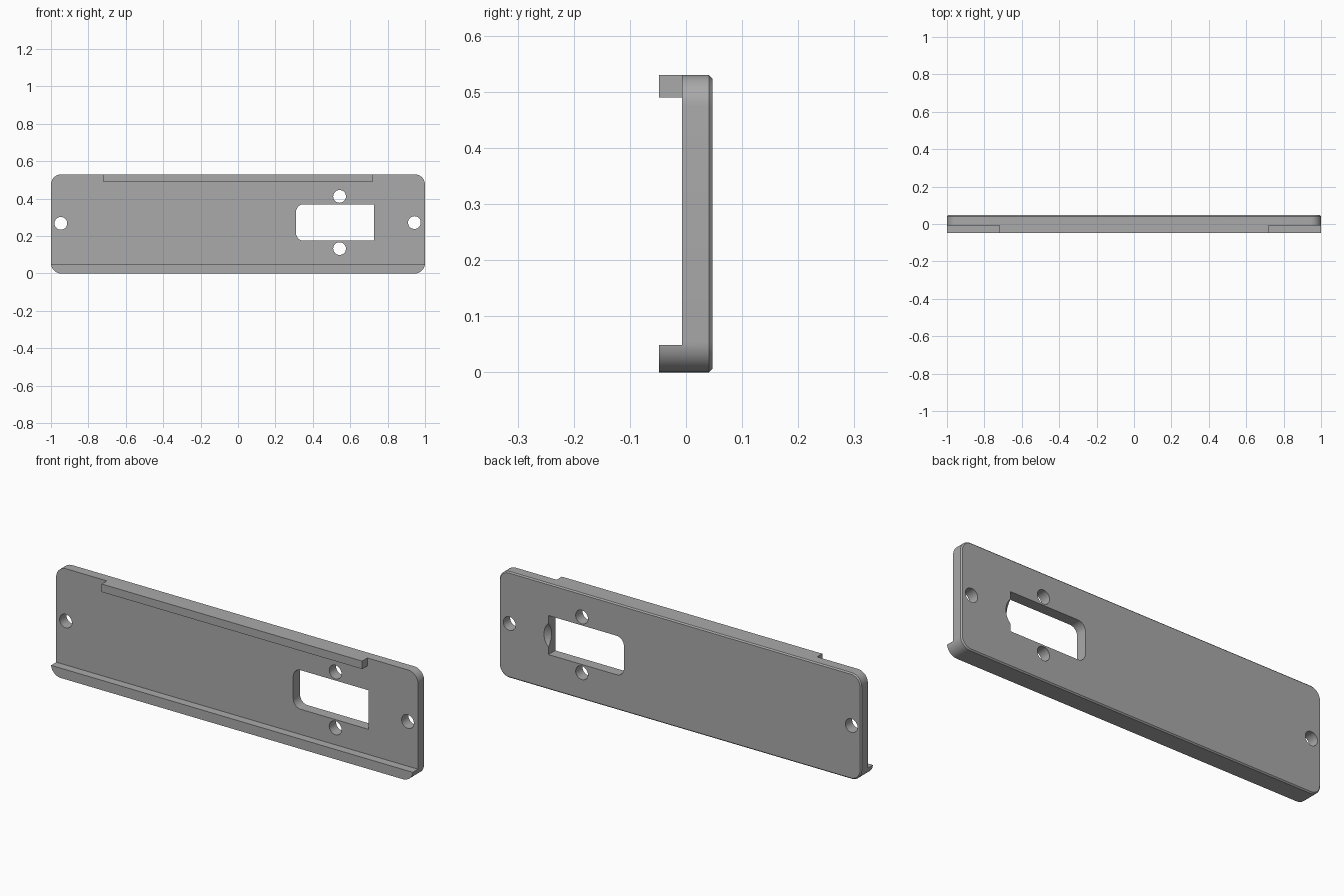
import bpy, bmesh
from math import sin, cos, pi

cube = bpy.data.objects.get("Cube")
if cube:
    bpy.data.objects.remove(cube, do_unlink=True)

FRONT, FACE, BACK = -0.048, -0.007, 0.047
HEIGHT = 0.53

grey = bpy.data.materials.new("plain grey")
grey.use_nodes = True
grey.diffuse_color = (0.4, 0.4, 0.4, 1)
grey.node_tree.nodes["Principled BSDF"].inputs["Base Color"].default_value = (0.4, 0.4, 0.4, 1)


def rounded_rect(x0, x1, z0, z1, r_left, r_right, steps=10):
    """Outline in x and z, with separate radii for the two ends."""
    pts = []
    for cx, cz, r, start in ((x1, z1, r_right, 0), (x0, z1, r_left, 1),
                             (x0, z0, r_left, 2), (x1, z0, r_right, 3)):
        if r == 0:
            pts.append((cx, cz))
            continue
        mx = cx - r if cx == x1 else cx + r
        mz = cz - r if cz == z1 else cz + r
        for i in range(steps + 1):
            a = (start + i / steps) * pi / 2
            pts.append((mx + r * cos(a), mz + r * sin(a)))
    return pts


def circle(x, z, r, steps=40):
    return [(x + r * cos(2 * pi * i / steps), z + r * sin(2 * pi * i / steps))
            for i in range(steps)]


def loft(name, rings):
    """Closed solid through matching outlines, each given as (y, points)."""
    bm = bmesh.new()
    loops = [[bm.verts.new((x, y, z)) for x, z in pts] for y, pts in rings]
    n = len(loops[0])
    for a, b in zip(loops, loops[1:]):
        for i in range(n):
            j = (i + 1) % n
            bm.faces.new((a[i], a[j], b[j], b[i]))
    bm.faces.new(loops[0])
    bm.faces.new(loops[-1])
    bmesh.ops.recalc_face_normals(bm, faces=bm.faces)
    mesh = bpy.data.meshes.new(name)
    bm.to_mesh(mesh)
    bm.free()
    obj = bpy.data.objects.new(name, mesh)
    bpy.context.collection.objects.link(obj)
    mesh.materials.append(grey)
    return obj


def cut(target, cutter):
    cutter.hide_render = True
    bpy.context.view_layer.objects.active = target
    mod = target.modifiers.new("cut", 'BOOLEAN')
    mod.operation = 'DIFFERENCE'
    mod.solver = 'EXACT'
    mod.object = cutter
    bpy.ops.object.modifier_apply(modifier=mod.name)
    bpy.data.objects.remove(cutter, do_unlink=True)


# Panel block with rounded corners and a small chamfer round the back
c = 0.006
outline = rounded_rect(-1, 1, 0, HEIGHT, 0.055, 0.055)
inner = rounded_rect(-1 + c, 1 - c, c, HEIGHT - c, 0.055 - c, 0.055 - c)
panel = loft("cover_panel", [(FRONT, outline), (BACK - c, outline), (BACK, inner)])

# Front recess, leaving the full-width bottom lip and the shorter top rail
recess = [(-1.1, 0.049), (1.1, 0.049), (1.1, 0.6), (0.72, 0.6),
          (0.72, 0.49), (-0.72, 0.49), (-0.72, 0.6), (-1.1, 0.6)]
cut(panel, loft("recess_cutter", [(-0.1, recess), (FACE, recess)]))

# Connector window, rounded at one end only
window = rounded_rect(0.31, 0.727, 0.175, 0.37, 0.042, 0)
cut(panel, loft("window_cutter", [(-0.1, window), (0.1, window)]))

# Screw holes
for x, z in ((-0.947, 0.268), (0.943, 0.272), (0.543, 0.412), (0.543, 0.133)):
    hole = circle(x, z, 0.034)
    cut(panel, loft("hole_cutter", [(-0.1, hole), (0.1, hole)]))

# Conical relief at the square end of the window, on the back
cx, cz, r, d = 0.667, 0.272, 0.085, 0.045
cut(panel, loft("relief_cutter", [(BACK - d, circle(cx, cz, r - d)),
                                  (BACK + 0.01, circle(cx, cz, r + 0.01))]))

bpy.ops.object.select_all(action='DESELECT')
panel.select_set(True)
bpy.context.view_layer.objects.active = panel
bpy.ops.object.shade_smooth_by_angle(angle=pi / 6)
